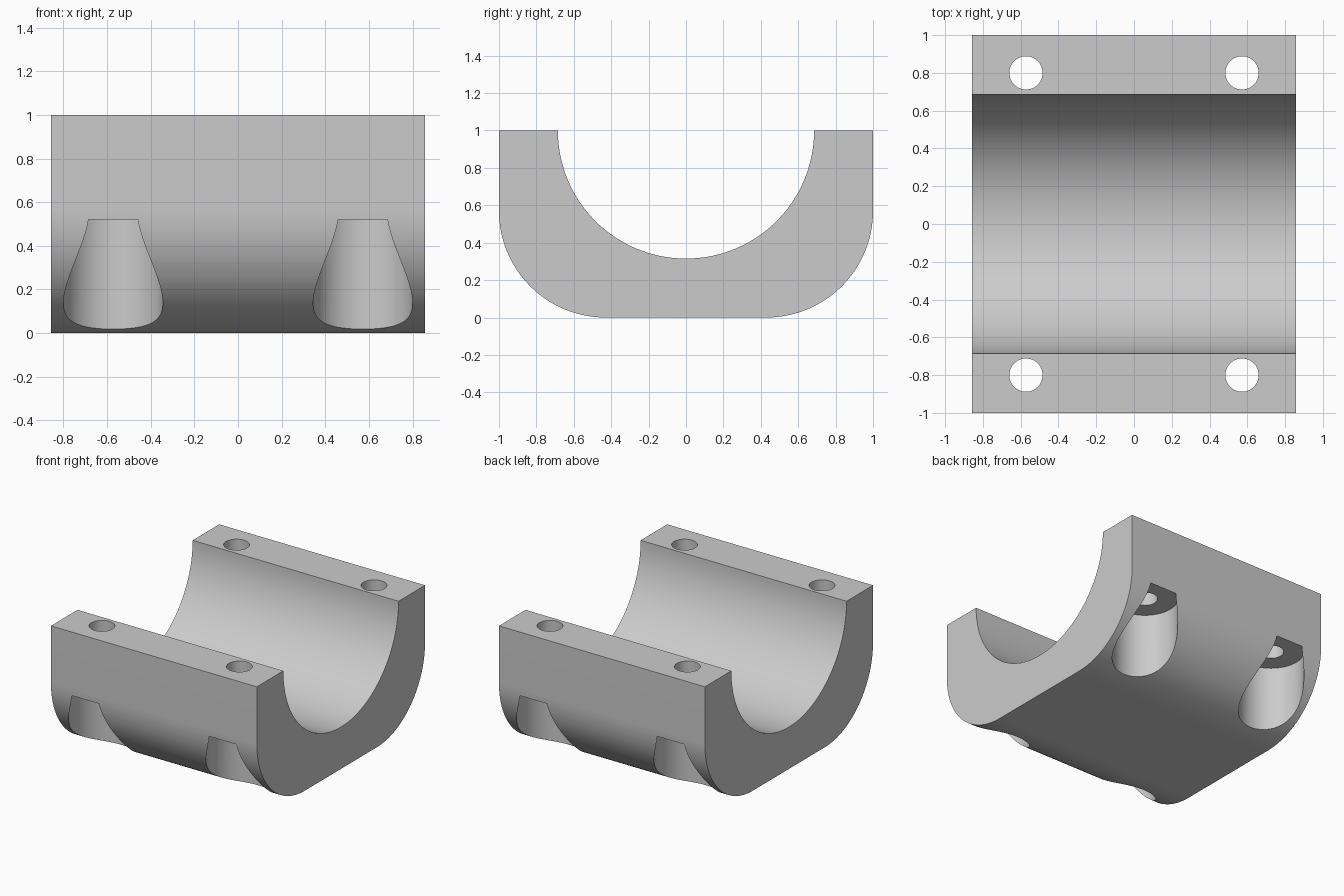
import bpy, bmesh
from math import sin, cos, pi, radians

cube = bpy.data.objects.get("Cube")
if cube:
    bpy.data.objects.remove(cube, do_unlink=True)

HALF_X, HALF_Y, HEIGHT = 0.857, 1.0, 1.0
FILLET, BORE = 0.57, 0.685
HOLE_X, HOLE_Y = 0.572, 0.8
HOLE_R, POCKET_R, POCKET_TOP = 0.088, 0.228, 0.52

grey = bpy.data.materials.new("plain grey")
grey.use_nodes = True
colour = (0.6, 0.6, 0.6, 1)
grey.diffuse_color = colour
grey.node_tree.nodes["Principled BSDF"].inputs["Base Color"].default_value = colour


def arc(cy, cz, radius, start, end, steps):
    """Points (y, z) along an arc, angles in degrees."""
    angles = [radians(start + (end - start) * i / steps) for i in range(steps + 1)]
    return [(cy + radius * cos(a), cz + radius * sin(a)) for a in angles]


# Saddle profile: half-round bore above, rounded lower corners
corner = HALF_Y - FILLET
profile = [(-HALF_Y, HEIGHT)]
profile += arc(-corner, FILLET, FILLET, 180, 270, 32)
profile += arc(corner, FILLET, FILLET, 270, 360, 32)
profile += [(HALF_Y, HEIGHT)]
profile += arc(0, HEIGHT, BORE, 0, -180, 72)

# Extrude the profile along x
bm = bmesh.new()
face = bm.faces.new([bm.verts.new((-HALF_X, y, z)) for y, z in profile])
extruded = bmesh.ops.extrude_face_region(bm, geom=[face], use_keep_orig=True)
moved = [v for v in extruded["geom"] if isinstance(v, bmesh.types.BMVert)]
bmesh.ops.translate(bm, verts=moved, vec=(2 * HALF_X, 0, 0))
bmesh.ops.recalc_face_normals(bm, faces=bm.faces[:])
mesh = bpy.data.meshes.new("bearing_saddle")
bm.to_mesh(mesh)
bm.free()
mesh.materials.append(grey)
saddle = bpy.data.objects.new("bearing_saddle", mesh)
bpy.context.collection.objects.link(saddle)


def drill(x, y, radius, bottom, top):
    """Cut a vertical cylinder out of the saddle."""
    bpy.ops.mesh.primitive_cylinder_add(
        vertices=64, radius=radius, depth=top - bottom,
        location=(x, y, (top + bottom) / 2))
    cutter = bpy.context.object
    cutter.name = "drill_cutter"
    cutter.hide_render = True
    cutter.data.materials.append(grey)
    cut = saddle.modifiers.new("drill", 'BOOLEAN')
    cut.operation, cut.solver, cut.object = 'DIFFERENCE', 'EXACT', cutter
    bpy.ops.object.select_all(action='DESELECT')
    saddle.select_set(True)
    bpy.context.view_layer.objects.active = saddle
    bpy.ops.object.modifier_apply(modifier=cut.name)
    bpy.data.objects.remove(cutter, do_unlink=True)


# Bolt holes with wide pockets for the bolt heads below
for x in (-HOLE_X, HOLE_X):
    for y in (-HOLE_Y, HOLE_Y):
        drill(x, y, POCKET_R, -0.2, POCKET_TOP)
        drill(x, y, HOLE_R, 0.3, 1.2)

bpy.ops.object.shade_smooth_by_angle(angle=radians(30))
